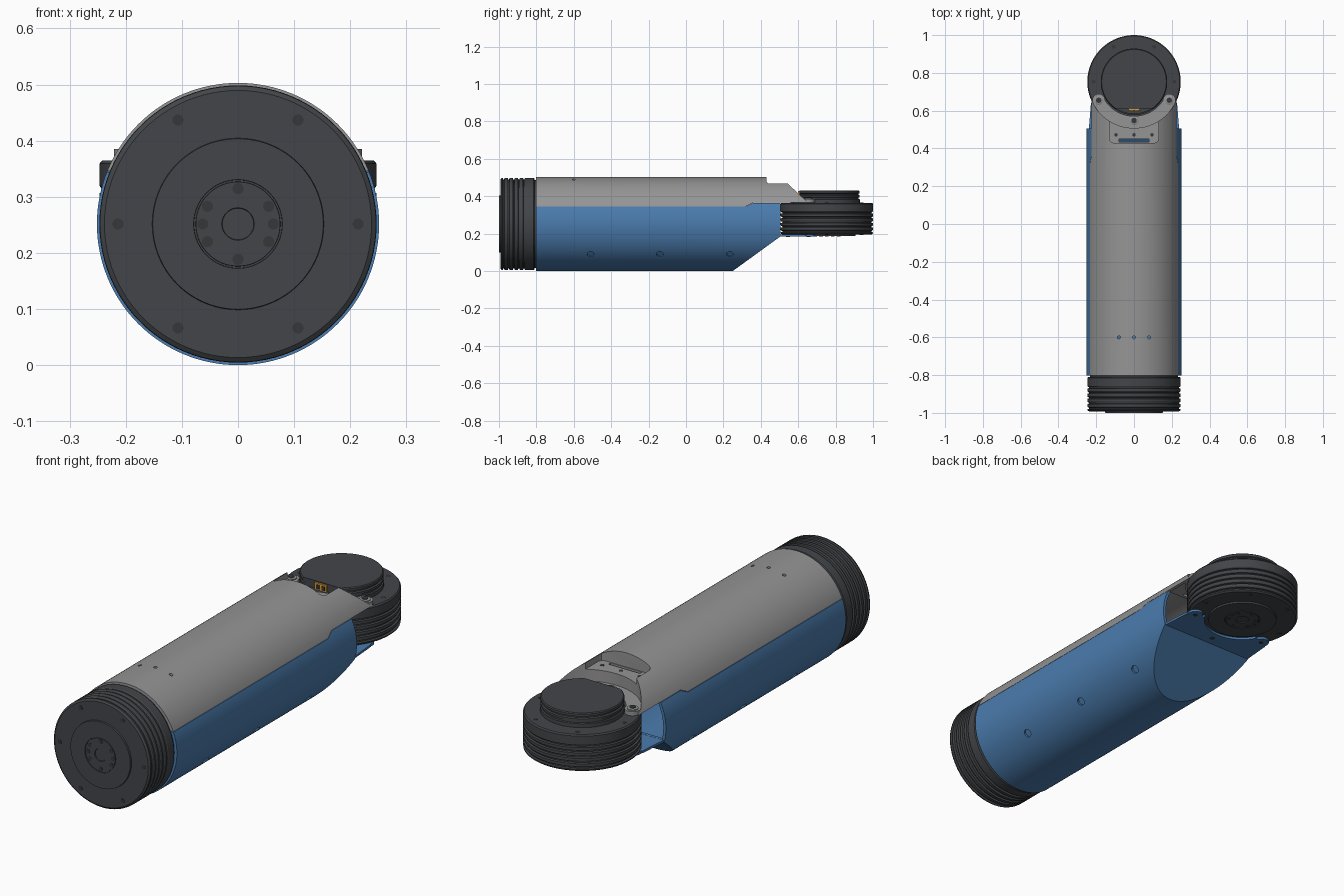
import bpy, bmesh
from math import sin, cos, pi, radians
from mathutils import Matrix

if "Cube" in bpy.data.objects:
    bpy.data.objects.remove(bpy.data.objects["Cube"])

R, CZ = 0.2515, 0.2515          # tube radius and axis height
WY = 0.753                      # wrist axis position
ALONG_Y = Matrix.Translation((0, 0, CZ)) @ Matrix.Rotation(-pi / 2, 4, 'X')
WRIST = Matrix.Translation((0, WY, 0))
SIDE = Matrix(((0, 0, 1), (1, 0, 0), (0, 1, 0))).to_4x4()   # (y, z, x) outlines


def material(name, rgb):
    m = bpy.data.materials.new(name)
    m.diffuse_color = (*rgb, 1)
    m.use_nodes = True
    m.node_tree.nodes["Principled BSDF"].inputs["Base Color"].default_value = m.diffuse_color
    return m


BLUE = material("blue_shell", (0.07, 0.2, 0.42))
GREY = material("grey_shell", (0.3, 0.3, 0.3))
DARK = material("dark_metal", (0.055, 0.06, 0.067))
BLACK = material("screw_dark", (0.035, 0.038, 0.042))
ORANGE = material("orange_plug", (0.75, 0.35, 0.03))


def finish(bm, name, mat, matrix):
    bmesh.ops.recalc_face_normals(bm, faces=bm.faces)
    bm.transform(matrix)
    me = bpy.data.meshes.new(name)
    bm.to_mesh(me)
    bm.free()
    ob = bpy.data.objects.new(name, me)
    bpy.context.collection.objects.link(ob)
    if mat:
        me.materials.append(mat)
    return ob


def lathe(name, profile, matrix, mat=None, seg=96):
    """Revolve (radius, height) points about local z and cap both ends."""
    bm = bmesh.new()
    rings = [[bm.verts.new((r * cos(2 * pi * i / seg), r * sin(2 * pi * i / seg), h))
              for i in range(seg)] for r, h in profile]
    for a, b in zip(rings, rings[1:]):
        for i in range(seg):
            j = (i + 1) % seg
            bm.faces.new((a[i], a[j], b[j], b[i]))
    bm.faces.new(rings[0])
    bm.faces.new(rings[-1])
    return finish(bm, name, mat, matrix)


def cyl(r, lo, hi, matrix, name="cutter", mat=None, seg=96):
    return lathe(name, [(r, lo), (r, hi)], matrix, mat, seg)


def prism(pts, lo, hi, matrix=Matrix(), name="cutter", mat=None):
    bm = bmesh.new()
    face = bm.faces.new([bm.verts.new((u, v, lo)) for u, v in pts])
    ext = bmesh.ops.extrude_face_region(bm, geom=[face])["geom"]
    bmesh.ops.translate(bm, vec=(0, 0, hi - lo),
                        verts=[g for g in ext if isinstance(g, bmesh.types.BMVert)])
    return finish(bm, name, mat, matrix)


def box(x0, x1, y0, y1, z0, z1, name="cutter", mat=None):
    return prism([(x0, y0), (x1, y0), (x1, y1), (x0, y1)], z0, z1, Matrix(), name, mat)


def boolean(ob, cutter, op='DIFFERENCE'):
    mod = ob.modifiers.new("cut", 'BOOLEAN')
    mod.operation, mod.solver, mod.object = op, 'EXACT', cutter
    bpy.context.view_layer.objects.active = ob
    bpy.ops.object.modifier_apply(modifier=mod.name)
    bpy.data.objects.remove(cutter)
    return ob


def at(x, y, z=0):
    return Matrix.Translation((x, y, z))


# Ribbed joint motors with a bolted output hub
def motor(name, height, matrix, neck):
    r = 0.247
    prof = [(0.028, -0.004), (0.029, -0.008), (0.075, -0.008), (0.0755, -0.004),
            (0.0785, -0.004), (0.079, -0.008), (0.152, -0.008), (0.153, 0),
            (0.238, 0), (r - 0.001, 0.006)]
    n, start = 5, 0.012
    pitch = (height - 0.034 - start) / n
    for i in range(n):
        h = start + i * pitch
        prof += [(r, h), (r - 0.009, h + 0.002), (r - 0.009, h + 0.007), (r - 0.003, h + 0.009),
                 (r, h + 0.014)]
    prof += [(r, height - 0.006), (r - 0.005, height), (neck, height), (neck, height + 0.03)]
    lathe(name, prof, matrix, DARK)
    for i in range(6):
        a = i * pi / 3
        for lo, hi in ((-0.001, 0.002), (height - 0.002, height + 0.001)):
            cyl(0.01, lo, hi, matrix @ at(0.214 * cos(a), 0.214 * sin(a)),
                name + "_rim_screw", BLACK, 16)
    for deg in (0, 30, 90, 150, 180, 210, 270, 330):
        a = radians(deg)
        cyl(0.01, -0.009, -0.005, matrix @ at(0.063 * cos(a), 0.063 * sin(a)),
            name + "_hub_screw", BLACK, 16)


motor("base_motor", 0.182, at(0, -0.992, 0) @ ALONG_Y, 0.234)
motor("wrist_motor", 0.17, WRIST @ at(0, 0, 0.195), 0.17)

# Wrist motor cap with a flat and a plug
cap = lathe("wrist_cap", [(0.176, 0.36), (0.176, 0.383), (0.168, 0.386), (0.168, 0.392),
                          (0.175, 0.395), (0.175, 0.405), (0.168, 0.408), (0.168, 0.413),
                          (0.175, 0.416), (0.175, 0.427), (0.171, 0.431)], WRIST, DARK)
boolean(cap, box(-0.3, 0.3, 0.4, 0.608, 0.385, 0.6))
box(-0.03, 0.03, 0.6, 0.62, 0.392, 0.427, "plug", ORANGE)
for x in (-0.014, 0.014):
    box(x - 0.008, x + 0.008, 0.598, 0.602, 0.4, 0.42, "plug_socket", BLACK)

# Lower blue shell: tube half with sloped underside
lower = cyl(R, -0.9, 0.9, ALONG_Y, "lower_shell", BLUE, 128)
boolean(lower, prism([(-0.803, -0.1), (0.112, -0.1), (0.505, 0.185), (0.505, 0.364),
                      (0.36, 0.364), (0.32, 0.344), (-0.803, 0.344)], -0.4, 0.4, SIDE), 'INTERSECT')
cavity = cyl(0.238, -0.95, 0.95, ALONG_Y, seg=128)
boolean(cavity, prism([(-0.9, -0.1), (0.092, -0.1), (0.499, 0.195), (0.6, 0.195),
                       (0.6, 0.6), (-0.9, 0.6)], -0.4, 0.4, SIDE), 'INTERSECT')
boolean(lower, cavity)
for y in (-0.51, -0.14, 0.235):
    for a in (radians(130), radians(-130)):
        hole = Matrix.Translation((0, y, CZ)) @ Matrix.Rotation(a, 4, 'Y')
        boolean(lower, cyl(0.018, 0.242, 0.3, hole, seg=24))

# Blue bracket under the wrist motor
arc = [(0.17 * cos(radians(d)), WY + 0.17 * sin(radians(d))) for d in range(-30, -151, -5)]
prism([(-0.24, 0.49), (0.24, 0.49), (0.228, 0.64)] + arc + [(-0.228, 0.64)],
      0.184, 0.1945, Matrix(), "lower_bracket", BLUE)
for x, y in ((-0.192, 0.655), (0.192, 0.655), (0, 0.545)):
    if x:
        cyl(0.034, 0.184, 0.1945, at(x, y), "lower_bracket_tab", BLUE, 32)
    cyl(0.01, 0.183, 0.19, at(x, y), "lower_bracket_screw", BLACK, 16)

# Upper grey shell: hollow, but solid around the wrist seat and pocket
upper = cyl(R, -0.9, 0.9, ALONG_Y, "upper_shell", GREY, 128)
boolean(upper, prism([(-0.803, 0.346), (0.32, 0.346), (0.36, 0.366), (0.66, 0.366),
                      (0.66, 0.6), (-0.803, 0.6)], -0.4, 0.4, SIDE), 'INTERSECT')
cavity = cyl(0.238, -0.95, 0.95, ALONG_Y, seg=128)
boolean(cavity, cyl(0.257, -0.5, 1, WRIST))
boolean(cavity, box(-0.142, 0.142, 0.418, 0.6, 0.426, 0.7))
boolean(upper, cavity)
boolean(upper, cyl(0.245, 0.385, 0.7, WRIST))
boolean(upper, cyl(0.182, 0.2, 0.7, WRIST))
boolean(upper, prism([(-0.13, 0.56), (-0.13, 0.45), (-0.124, 0.436), (-0.11, 0.43),
                      (0.11, 0.43), (0.124, 0.436), (0.13, 0.45), (0.13, 0.56)], 0.438, 0.7))
boolean(upper, box(-0.08, 0.08, 0.434, 0.449, 0.3, 0.7))
for x in (-0.08, 0, 0.08):
    boolean(upper, cyl(0.008, 0.4, 0.7, at(x, -0.6), seg=20))
    cyl(0.009, 0.43, 0.439, at(x * 1.19, 0.472), "pocket_screw", BLACK, 16)

# Seat tabs and screws on top of the wrist motor
for x, y in ((-0.187, 0.655), (0.187, 0.655), (0, 0.548)):
    if x:
        cyl(0.034, 0.366, 0.385, at(x, y), "seat_tab", GREY, 32)
    lathe("seat_boss", [(0.024, 0.38), (0.024, 0.389), (0.02, 0.391)], at(x, y), GREY, 32)
    cyl(0.014, 0.385, 0.393, at(x, y), "seat_screw", BLACK, 24)

# Smooth curved faces, keep hard edges
bpy.ops.object.select_all(action='SELECT')
bpy.context.view_layer.objects.active = upper
bpy.ops.object.shade_smooth_by_angle(angle=radians(30))
